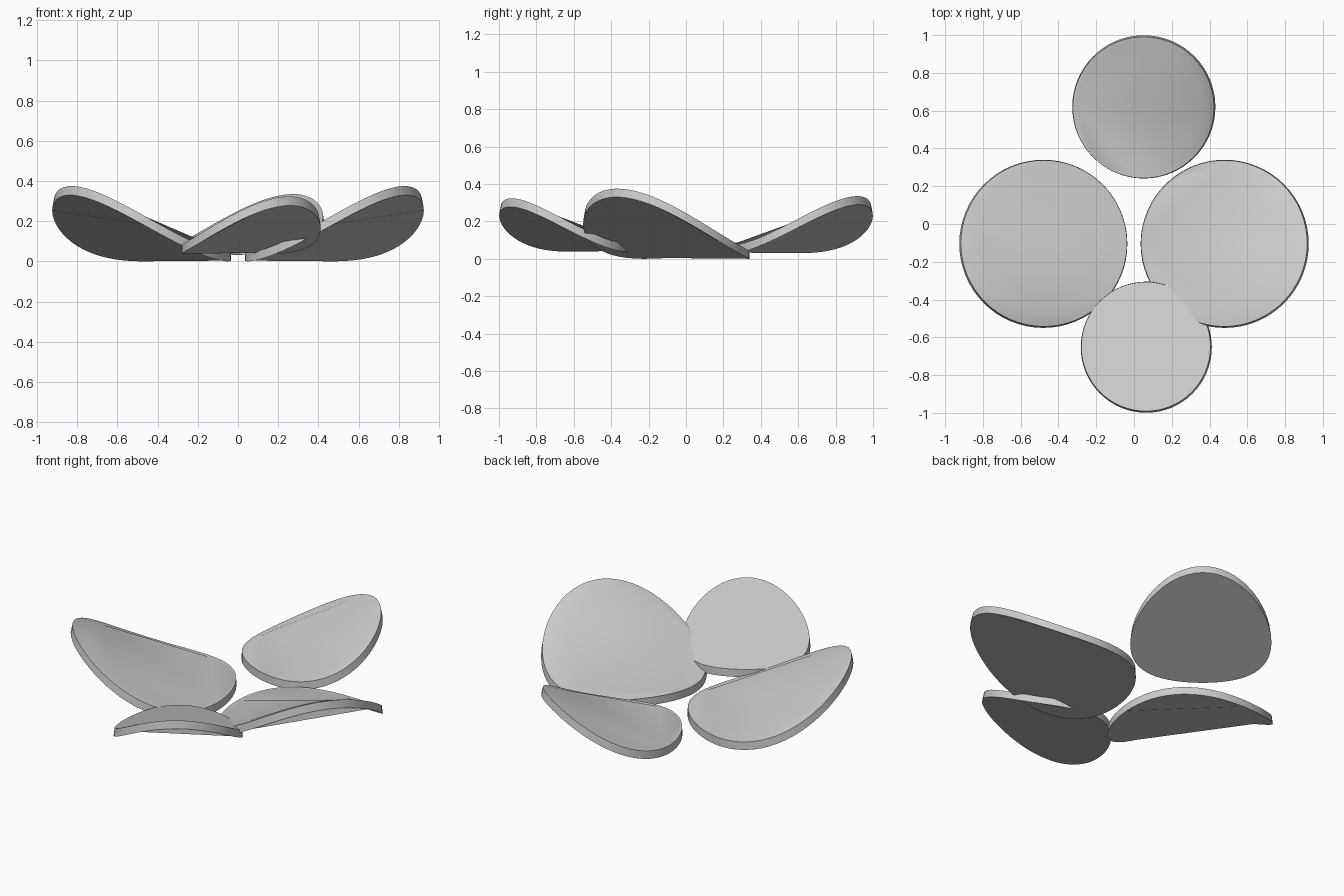
import bpy, bmesh, math

if "Cube" in bpy.data.objects:
    bpy.data.objects.remove(bpy.data.objects["Cube"])

mat = bpy.data.materials.new("light_grey")
mat.diffuse_color = (0.6, 0.6, 0.6, 1)
mat.use_nodes = True
mat.node_tree.nodes["Principled BSDF"].inputs["Base Color"].default_value = mat.diffuse_color

SEG = 64
THICK = 0.045


def petal(name, cx, cy, rad, ux, uy, base, rise, lip):
    """Round plate bent upward along (ux, uy); lip = raised-side inset of the top cap."""
    n = math.hypot(ux, uy)
    ux, uy = ux / n, uy / n
    bm = bmesh.new()

    def ring(r, shift, lift, scale):
        verts = []
        for i in range(SEG):
            a = 2 * math.pi * i / SEG
            ca, sa = math.cos(a), math.sin(a)
            s = ca * ux + sa * uy
            z = base + scale * rise * ((s + 0.62) / 1.62) ** 2 + lift
            verts.append(bm.verts.new((cx + r * ca - shift * ux,
                                       cy + r * sa - shift * uy, z)))
        return verts

    def band(a, b):
        for i in range(SEG):
            j = (i + 1) % SEG
            bm.faces.new([a[i], a[j], b[j], b[i]])

    bottom = ring(rad, 0, 0, 1)
    top = ring(rad - 0.005, 0.004, THICK, 1)
    bm.faces.new(bottom[::-1])
    band(bottom, top)
    # flatter lip around the raised side
    if lip:
        inner = ring(rad - 0.005 - lip * 0.55, 0.004 + lip * 0.45, THICK, 0.9)
        band(top, inner)
        top = inner
    bm.faces.new(top)
    me = bpy.data.meshes.new(name)
    bm.to_mesh(me)
    bm.free()
    me.materials.append(mat)
    ob = bpy.data.objects.new(name, me)
    bpy.context.collection.objects.link(ob)
    bpy.ops.object.select_all(action='DESELECT')
    ob.select_set(True)
    bpy.context.view_layer.objects.active = ob
    bpy.ops.object.shade_smooth_by_angle(angle=math.radians(30))


# large side petals
for side, label in ((-1, "left_petal"), (1, "right_petal")):
    petal(label, side * 0.48, -0.105, 0.445, side * 0.8, -0.6, 0.0, 0.33, 0.075)
# smaller front and back petals
petal("front_petal", 0.065, -0.652, 0.347, 0.56, -0.83, 0.038, 0.24, 0.0)
petal("back_petal", 0.052, 0.62, 0.379, 0.6, 0.8, 0.03, 0.26, 0.06)
